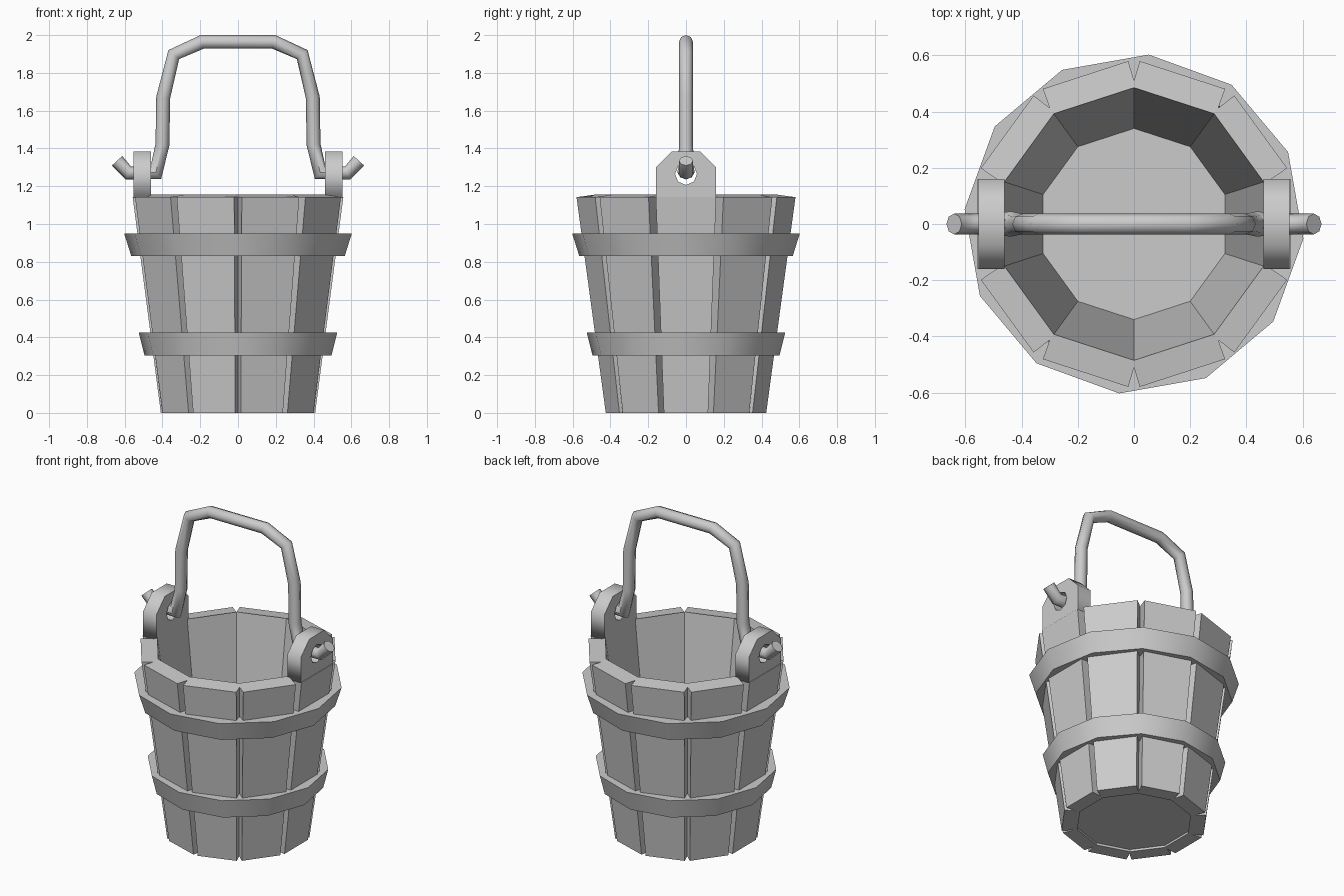
import bpy, bmesh
from math import radians, sin, cos, pi

cube = bpy.data.objects.get("Cube")
if cube:
    bpy.data.objects.remove(cube, do_unlink=True)

GREY = (0.6, 0.6, 0.6, 1)
mat = bpy.data.materials.new("plain grey")
mat.use_nodes = True
mat.diffuse_color = GREY
mat.node_tree.nodes["Principled BSDF"].inputs["Base Color"].default_value = GREY


def link(name, data):
    obj = bpy.data.objects.new(name, data)
    bpy.context.collection.objects.link(obj)
    data.materials.append(mat)
    return obj


def mesh_object(name, bm):
    bmesh.ops.remove_doubles(bm, verts=bm.verts, dist=0.0005)
    bmesh.ops.recalc_face_normals(bm, faces=bm.faces)
    mesh = bpy.data.meshes.new(name)
    bm.to_mesh(mesh)
    bm.free()
    return link(name, mesh)


def select(obj):
    bpy.ops.object.select_all(action='DESELECT')
    obj.select_set(True)
    bpy.context.view_layer.objects.active = obj


def smooth(obj, angle):
    select(obj)
    bpy.ops.object.shade_smooth_by_angle(angle=radians(angle))


def polar(r, deg, z):
    return (r * cos(radians(deg)), r * sin(radians(deg)), z)


# Tapered staves with V grooves between them
STAVES = 10
HALF = 180 / STAVES
bm = bmesh.new()
for i in range(STAVES):
    mid = i * 2 * HALF

    def section(inner, groove, outer, z_in, z_out):
        spots = [(inner, -HALF, z_in), (groove, -HALF, z_out), (outer, 2 - HALF, z_out),
                 (outer, HALF - 2, z_out), (groove, HALF, z_out), (inner, HALF, z_in)]
        return [bm.verts.new(polar(r, mid + a, z)) for r, a, z in spots]

    low = section(0.335, 0.36, 0.425, 0, 0)
    top = section(0.485, 0.51, 0.58, 1.155, 1.142)
    bm.faces.new(low[::-1])
    bm.faces.new(top)
    for a, b in ((1, 2), (2, 3), (3, 4), (5, 0)):   # grooves, outside, inside
        bm.faces.new((low[a], low[b], top[b], top[a]))
mesh_object("bucket_staves", bm)

# Floor board
bm = bmesh.new()
rings = [[bm.verts.new(polar(0.34, HALF + i * 2 * HALF, z)) for i in range(STAVES)]
         for z in (0.015, 0.04)]
bm.faces.new(rings[0])
bm.faces.new(rings[1])
for i in range(STAVES):
    j = (i + 1) % STAVES
    bm.faces.new((rings[0][i], rings[0][j], rings[1][j], rings[1][i]))
mesh_object("bucket_floor", bm)


# Flared twelve-sided hoops
def hoop(name, z0, z1, r0, r1, thick=0.085, sides=12):
    bm = bmesh.new()
    profile = ((r0, z0), (r1, z1), (r1 - thick, z1), (r0 - thick, z0))
    loops = [[bm.verts.new(polar(r, 25 + i * 360 / sides, z)) for r, z in profile]
             for i in range(sides)]
    for i in range(sides):
        a, b = loops[i], loops[(i + 1) % sides]
        for k in range(4):
            n = (k + 1) % 4
            bm.faces.new((a[k], b[k], b[n], a[n]))
    smooth(mesh_object(name, bm), 35)


hoop("lower_hoop", 0.305, 0.425, 0.497, 0.527)
hoop("upper_hoop", 0.83, 0.95, 0.567, 0.605)


def add_spline(curve, points, cyclic):
    spline = curve.splines.new('POLY')
    spline.points.add(len(points) - 1)
    for p, co in zip(spline.points, points):
        p.co = (*co, 1)
    spline.use_cyclic_u = cyclic
    return spline


def to_mesh(obj):
    select(obj)
    bpy.ops.object.convert(target='MESH')
    return bpy.context.object


# Chamfered ears with an eight-sided hole
right_half = [(0.16, 1.14), (0.16, 1.3), (0.075, 1.385)]
outline = right_half + [(-x, z) for x, z in reversed(right_half)]
hole = [(0.058 * cos(k * pi / 4), 1.265 + 0.058 * sin(k * pi / 4)) for k in range(8)]
for name, side in (("left_ear", 1), ("right_ear", -1)):
    curve = bpy.data.curves.new(name, 'CURVE')
    curve.dimensions = '2D'
    curve.fill_mode = 'BOTH'
    curve.extrude = 0.046
    for pts in (outline, hole):
        add_spline(curve, [(x, z, 0) for x, z in pts], True)
    ear = link(name, curve)
    ear.rotation_euler = (pi / 2, 0, pi / 2)
    ear.location.x = side * 0.507
    to_mesh(ear)

# Bent handle hooked through both ears
half = [(0.64, 1.335), (0.58, 1.27), (0.435, 1.272), (0.4, 1.42),
        (0.396, 1.67), (0.34, 1.897), (0.19, 1.964)]
path = [(-x, 0, z) for x, z in half] + [(x, 0, z) for x, z in reversed(half)]
curve = bpy.data.curves.new("handle", 'CURVE')
curve.dimensions = '3D'
curve.bevel_depth = 0.037
curve.bevel_resolution = 2
curve.use_fill_caps = True
spline = add_spline(curve, path, False)
for k in (2, -3):
    spline.points[k].radius = 1.2
smooth(to_mesh(link("handle", curve)), 50)
